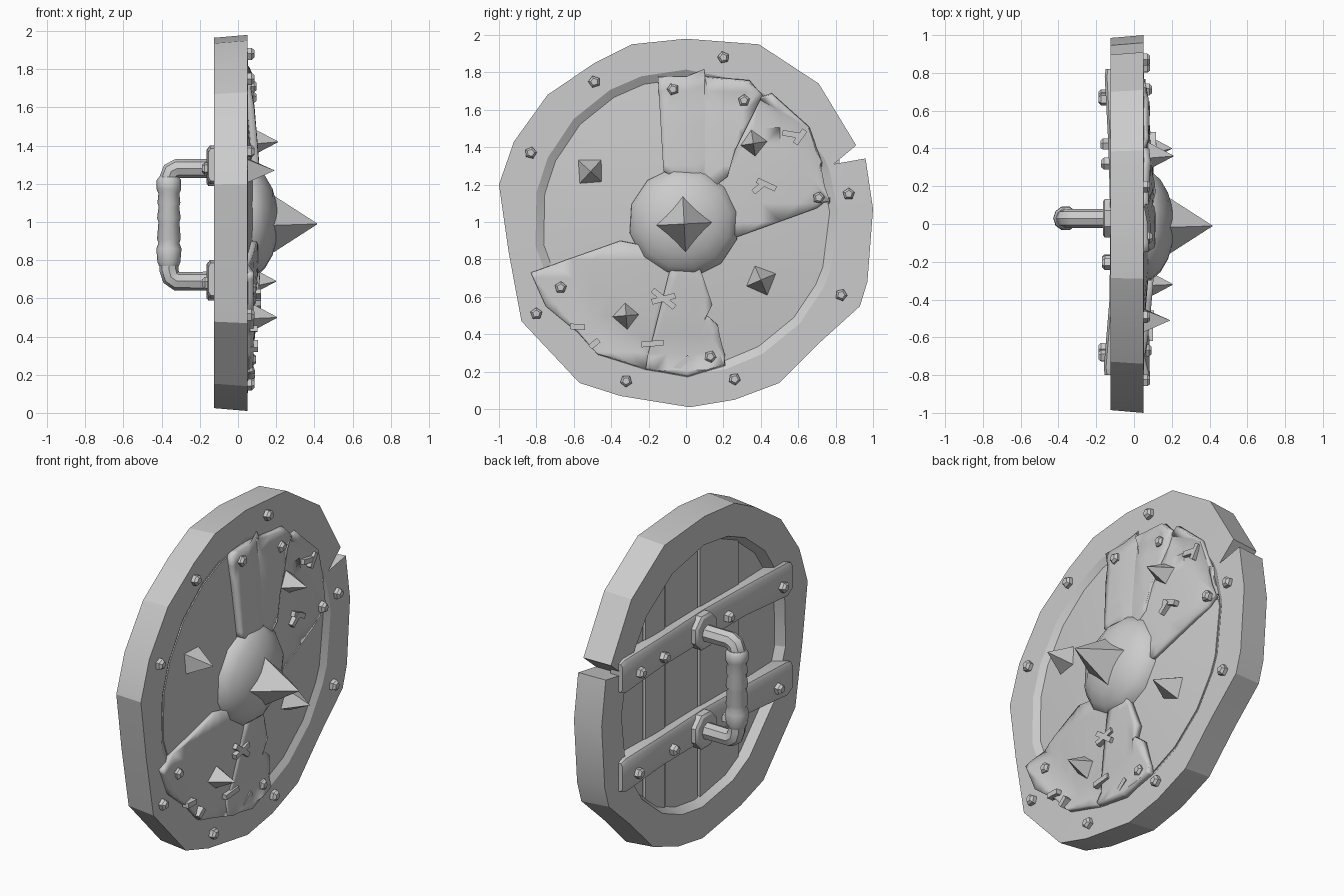
import bpy, bmesh
from math import sin, cos, pi, radians, hypot, atan2
from mathutils import Vector, Matrix

if "Cube" in bpy.data.objects:
    bpy.data.objects.remove(bpy.data.objects["Cube"])

grey = bpy.data.materials.new("plain grey")
grey.use_nodes = True
grey.diffuse_color = (0.6, 0.6, 0.6, 1)
grey.node_tree.nodes["Principled BSDF"].inputs["Base Color"].default_value = (0.6, 0.6, 0.6, 1)
MID = 1.0  # height of the shield centre


def finish(name, bm, smooth=30, fix=True):
    if fix:
        bmesh.ops.recalc_face_normals(bm, faces=bm.faces)
    me = bpy.data.meshes.new(name)
    bm.to_mesh(me)
    bm.free()
    me.materials.append(grey)
    if smooth:
        me.shade_smooth()
        me.set_sharp_from_angle(angle=radians(smooth))
    ob = bpy.data.objects.new(name, me)
    bpy.context.collection.objects.link(ob)
    return ob


def loft(name, rings, smooth=30, loop=False, caps=True):
    """Skin equal-sized rings of points; loop joins the last ring to the first."""
    bm = bmesh.new()
    vs = [[bm.verts.new(p) for p in ring] for ring in rings]
    n = len(vs[0])
    pairs = list(zip(vs, vs[1:])) + ([(vs[-1], vs[0])] if loop else [])
    for a, b in pairs:
        for i in range(n):
            j = (i + 1) % n
            bm.faces.new((a[i], a[j], b[j], b[i]))
    if caps and not loop:
        bm.faces.new(vs[0])
        bm.faces.new(vs[-1])
    return finish(name, bm, smooth)


def disc(x, r, y, z, sides, turn=0.0):
    return [(x, y + r * cos(turn + 2 * pi * i / sides), z + r * sin(turn + 2 * pi * i / sides))
            for i in range(sides)]


def surface(y, z):
    """Height of the front: flat rim, shallow groove, gentle rise to the boss."""
    r = hypot(y, z - MID)
    stops = [(0.0, 0.085), (0.3, 0.075), (0.6, 0.05), (0.75, 0.025), (0.82, 0.052), (2, 0.05)]
    for (r0, x0), (r1, x1) in zip(stops, stops[1:]):
        if r <= r1:
            return x0 + (x1 - x0) * (r - r0) / (r1 - r0)


# Rim: uneven hand-cut outline with a split on one side
OUTLINE = [(1.0, 1.07), (0.96, 1.34), (0.79, 1.31), (0.91, 1.41), (0.71, 1.74), (0.39, 1.95),
           (0, 1.98), (-0.29, 1.95), (-0.49, 1.85), (-0.74, 1.68), (-0.92, 1.43), (-1, 1.2),
           (-0.95, 0.85), (-0.88, 0.47), (-0.57, 0.14), (-0.35, 0.07), (0.02, 0.01), (0.26, 0.05),
           (0.5, 0.14), (0.72, 0.36), (0.93, 0.55), (0.97, 0.68)]
angles = [atan2(z - MID, y) for y, z in OUTLINE]


def ring(x, r):
    return [(x, r * cos(a), MID + r * sin(a)) for a in angles]


front_edge = [(0.05, y, z) for y, z in OUTLINE]
back_edge = [(-0.125, 0.985 * y, MID + 0.985 * (z - MID)) for y, z in OUTLINE]
loft("rim", [front_edge, ring(0.052, 0.815), ring(0.015, 0.75), ring(-0.05, 0.75),
             ring(-0.12, 0.79), back_edge], 18, loop=True)

# Front board, domed towards the middle
loft("front_board", [ring(-0.03, 0.77)] + [ring(surface(r, MID), r) for r in (0.77, 0.6, 0.3, 0.1)], 25)

# Back planks
edges = [-0.78, -0.4, -0.02, 0.3, 0.5, 0.78]
for k, (a, b) in enumerate(zip(edges, edges[1:])):
    ys = [a + 0.006 + (b - a - 0.012) * t / 5 for t in range(6)]
    half = [(y, (max(0.0, 0.785 ** 2 - y * y)) ** 0.5 + 0.005) for y in ys]
    pts = [(y, MID - h) for y, h in half] + [(y, MID + h) for y, h in reversed(half)]
    back = -0.068 - 0.007 * (k % 2)
    loft("back_plank", [[(x, y, z) for y, z in pts] for x in (0.0, back)])


# Leather patches draped over the front
def patch(name, outline, thick):
    bm = bmesh.new()
    bm.faces.new([bm.verts.new((0, y, z)) for y, z in outline])
    bmesh.ops.triangulate(bm, faces=bm.faces)
    for i in range(-9, 10):
        for axis in (Vector((0, 1, 0)), Vector((0, 0, 1))):
            bmesh.ops.bisect_plane(bm, geom=bm.verts[:] + bm.edges[:] + bm.faces[:],
                                   plane_co=Vector((0, 0, MID)) + axis * i * 0.1, plane_no=axis)
    bm.normal_update()
    for f in bm.faces:
        if f.normal.x < 0:
            f.normal_flip()
    for v in bm.verts:
        v.co.x = surface(v.co.y, v.co.z) - 0.005
    ob = finish(name, bm, 40, fix=False)
    mod = ob.modifiers.new("thickness", "SOLIDIFY")
    mod.thickness, mod.offset = thick, 1


patch("upper_patch_left", [(-0.15, 1.78), (-0.12, 1.27), (0.1, 1.15), (0.22, 1.24), (0.26, 1.38),
                           (0.41, 1.68), (0.34, 1.76), (0.1, 1.78)], 0.042)
patch("upper_patch_right", [(0.1, 1.1), (0.27, 0.92), (0.77, 1.1), (0.72, 1.26), (0.73, 1.32),
                            (0.66, 1.51), (0.46, 1.69), (0.39, 1.67), (0.25, 1.4), (0.2, 1.24)], 0.032)
patch("lower_patch_left", [(-0.83, 0.73), (-0.75, 0.55), (-0.58, 0.41), (-0.47, 0.29), (-0.22, 0.21),
                           (-0.06, 0.72), (-0.1, 0.85), (-0.35, 0.9)], 0.034)
patch("lower_patch_right", [(-0.09, 0.73), (-0.22, 0.21), (0.01, 0.17), (0.21, 0.23), (0.17, 0.45),
                            (0.1, 0.48), (0.14, 0.56), (0.08, 0.74), (0, 0.85)], 0.044)

# Central boss and spikes
loft("boss", [disc(x, r, -0.01, MID, 12, 0.2) for x, r in
              [(0.05, 0.3), (0.09, 0.295), (0.14, 0.25), (0.18, 0.18), (0.205, 0.09), (0.21, 0.02)]], 50)


def spike(name, y, z, r, base, tip, turn):
    loft(name, [disc(base, r, y, z, 4, turn), disc(tip, 0.002, y, z, 4, turn)], 0)


spike("boss_spike", -0.01, 0.99, 0.15, 0.185, 0.415, 0.05)
for y, z, tip, turn in [(-0.51, 1.27, 0.19, 0.83), (0.36, 1.42, 0.21, 0.15),
                        (0.4, 0.69, 0.2, 0.4), (-0.32, 0.5, 0.205, 0.08)]:
    spike("small_spike", y, z, 0.09, surface(y, z) - 0.01, tip, turn)


# Rivets
def rivet(name, x, y, z, out):
    loft(name, [disc(x + out * h, r, y, z, 5, y * 9) for h, r in ((-0.01, 0.033), (0.022, 0.033), (0.036, 0.02))])


for y, z in [(0.2, 1.88), (-0.49, 1.75), (-0.83, 1.37), (0.87, 1.15), (0.83, 0.61),
             (0.26, 0.16), (-0.32, 0.15), (-0.8, 0.51)]:
    rivet("rim_rivet", 0.05, y, z, 1)
for y, z in [(-0.07, 1.71), (0.31, 1.65), (0.71, 1.13), (-0.67, 0.65), (0.13, 0.28)]:
    rivet("patch_rivet", surface(y, z) + 0.03, y, z, 1)

# Stitches
for y, z, deg, length in [(0.56, 1.47, -10, 0.09), (0.61, 1.455, 55, 0.09), (0.39, 1.185, 40, 0.08),
                          (0.43, 1.2, -25, 0.11), (-0.12, 0.59, -38, 0.15), (-0.12, 0.59, 15, 0.13),
                          (-0.18, 0.35, 5, 0.12), (-0.02, 0.245, 40, 0.1), (-0.49, 0.35, 40, 0.06),
                          (-0.58, 0.44, -3, 0.08)]:
    bm = bmesh.new()
    place = Matrix.Translation((surface(y, z) + 0.035, y, z)) @ Matrix.Rotation(radians(deg), 4, 'X')
    bmesh.ops.create_cube(bm, size=1, matrix=place @ Matrix.Diagonal((0.04, length, 0.03, 1)))
    finish("stitch", bm, 0)

# Back straps, with rivets and handle mounts
GRIP_Y = 0.03
for strap_z, rivets in ((1.3, (0.66, 0.42, -0.21, -0.7)), (0.7, (0.68, 0.32, -0.19, -0.66))):
    sections = []
    for y, x, h in [(0.82, -0.15, 0.085), (0.78, -0.155, 0.1), (0.4, -0.135, 0.09), (0, -0.125, 0.095),
                    (-0.4, -0.13, 0.09), (-0.76, -0.16, 0.1), (-0.8, -0.155, 0.085)]:
        sections.append([(-0.07, y, strap_z - h), (-0.07, y, strap_z + h), (x + 0.012, y, strap_z + h),
                         (x, y, strap_z + h - 0.02), (x, y, strap_z - h + 0.02), (x + 0.012, y, strap_z - h)])
    loft("back_strap", sections, 35)
    for y in rivets:
        rivet("strap_rivet", -0.125 - 0.03 * min(1, abs(y) / 0.75), y, strap_z - 0.02, -1)
    loft("handle_mount", [disc(x, r, GRIP_Y, strap_z - 0.01, 8, pi / 8)
                          for x, r in ((-0.1, 0.11), (-0.155, 0.11), (-0.165, 0.095))])

# Handle bar
curve = bpy.data.curves.new("handle_bar", 'CURVE')
curve.dimensions = '3D'
curve.bevel_depth, curve.bevel_resolution, curve.use_fill_caps = 0.05, 2, True
path = [(-0.13, 1.28), (-0.32, 1.28), (-0.35, 1.265), (-0.362, 1.23), (-0.362, 0.75),
        (-0.35, 0.71), (-0.32, 0.69), (-0.13, 0.69)]
spline = curve.splines.new('POLY')
spline.points.add(len(path) - 1)
for p, (x, z) in zip(spline.points, path):
    p.co = (x, GRIP_Y, z, 1)
curve.materials.append(grey)
bar = bpy.data.objects.new("handle_bar", curve)
bpy.context.collection.objects.link(bar)
bpy.ops.object.select_all(action='DESELECT')
bar.select_set(True)
bpy.context.view_layer.objects.active = bar
bpy.ops.object.convert(target='MESH')
bar.data.shade_smooth()
bar.data.set_sharp_from_angle(angle=radians(40))

# Wrapped grip
grip = [(0.77, 0.052), (0.79, 0.06), (0.86, 0.066), (0.89, 0.055), (0.91, 0.062), (1.0, 0.055), (1.02, 0.062),
        (1.08, 0.054), (1.1, 0.06), (1.15, 0.055), (1.17, 0.064), (1.22, 0.064), (1.235, 0.052)]
loft("grip_wrap", [[(-0.362 + r * cos(i * pi / 5), GRIP_Y + r * sin(i * pi / 5), z) for i in range(10)]
                   for z, r in grip], 40)
